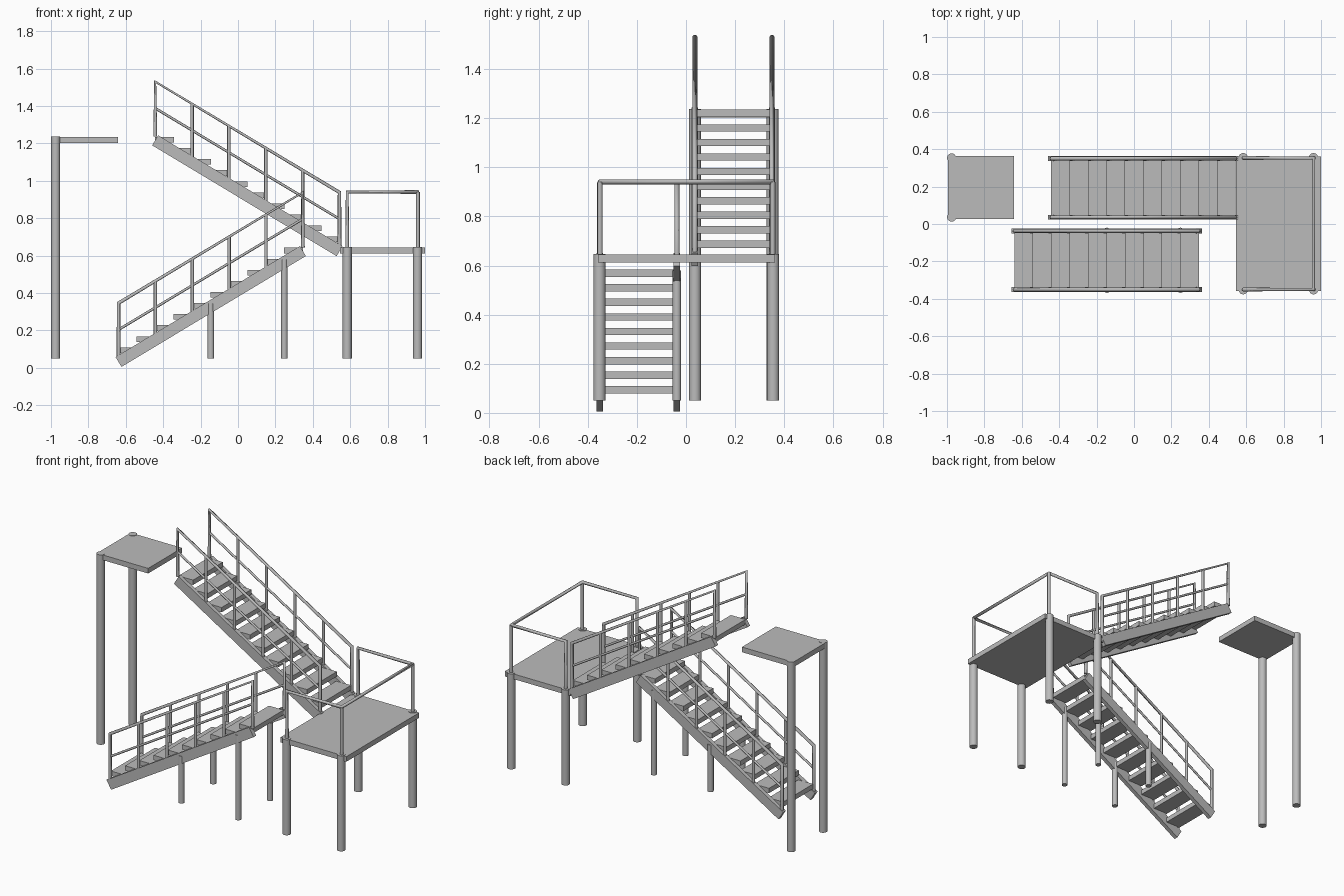
import bpy, math
from mathutils import Vector

if "Cube" in bpy.data.objects:
    bpy.data.objects.remove(bpy.data.objects["Cube"])

metal = bpy.data.materials.new("grey_metal")
metal.diffuse_color = (0.5, 0.5, 0.5, 1)
metal.use_nodes = True
metal.node_tree.nodes["Principled BSDF"].inputs["Base Color"].default_value = metal.diffuse_color


def box(name, centre, size, tilt=0.0):
    bpy.ops.mesh.primitive_cube_add(size=1, location=centre, rotation=(0, tilt, 0))
    ob = bpy.context.object
    ob.name = name
    ob.scale = size
    ob.data.materials.append(metal)


def column(name, x, y, z0, z1, r):
    bpy.ops.mesh.primitive_cylinder_add(vertices=16, radius=r, depth=z1 - z0,
                                        location=(x, y, (z0 + z1) / 2))
    ob = bpy.context.object
    ob.name = name
    ob.data.materials.append(metal)
    bpy.ops.object.shade_smooth_by_angle()


def tube(name, points, r):
    cu = bpy.data.curves.new(name, 'CURVE')
    cu.dimensions = '3D'
    cu.bevel_depth = r
    cu.bevel_resolution = 2
    cu.use_fill_caps = True
    sp = cu.splines.new('POLY')
    sp.points.add(len(points) - 1)
    for p, co in zip(sp.points, points):
        p.co = (*co, 1)
    cu.materials.append(metal)
    bpy.context.collection.objects.link(bpy.data.objects.new(name, cu))


SLOPE = 0.601
ANGLE = math.atan(SLOPE)
HALF = 0.4925          # half the horizontal run
TREADS = 10
STEP = 2 * HALF / TREADS


def stair(name, cx, cy, cz, d):
    """One flight; d = +1 climbs towards +x, -1 towards -x."""
    def at(u, v, dz):
        return Vector((cx + d * u, cy + v, cz + SLOPE * u + dz))

    for v in (-0.157, 0.157):
        # Sloping side beam
        box(name + "_stringer", at(0, v, 0), (1.15, 0.026, 0.062), -d * ANGLE)
        # Handrail with end posts, middle rail and inner posts
        a, b = -HALF, HALF
        tube(name + "_handrail", [at(a, v, 0.03), at(a, v, 0.314),
                                  at(b, v, 0.314), at(b, v, 0.02)], 0.0105)
        tube(name + "_middle_rail", [at(a, v, 0.172), at(b, v, 0.172)], 0.007)
        for i in range(1, 5):
            u = a + i * 2 * HALF / 5
            tube(name + "_rail_post", [at(u, v, 0.0), at(u, v, 0.314)], 0.009)
    # Treads
    for i in range(TREADS):
        u = -HALF + (i + 0.5) * STEP
        top = cz - 0.2185 + i * STEP * SLOPE
        box(name + "_tread", (cx + d * u, cy, top - 0.015), (STEP + 0.003, 0.295, 0.03))


stair("lower_stair", -0.146, -0.194, 0.328, 1)
stair("upper_stair", 0.05, 0.193, 0.92, -1)

# Supports under the lower flight
for x, top in ((-0.145, 0.345), (0.248, 0.58)):
    for y in (-0.351, -0.037):
        column("stair_support", x, y, 0.05, top, 0.0175)

# Middle landing with legs and guard rail
box("landing", (0.7725, 0.002, 0.628), (0.455, 0.72, 0.032))
for x in (0.584, 0.96):
    for y in (-0.352, 0.355):
        column("landing_leg", x, y, 0.05, 0.647, 0.0245)
rx0, rx1, ry0, ry1, rz = 0.584, 0.962, -0.35, 0.353, 0.94
tube("landing_guard_rail", [(rx0, ry0, 0.63), (rx0, ry0, rz), (rx1, ry0, rz),
                            (rx1, ry1, rz), (rx0, ry1, rz), (rx0, ry1, 0.63)], 0.0105)
for y in (ry0, ry1):
    tube("landing_rail_post", [(rx1, y, 0.63), (rx1, y, rz)], 0.0105)

# Top platform with legs
box("top_platform", (-0.818, 0.195, 1.219), (0.355, 0.335, 0.032))
for y in (0.037, 0.353):
    column("top_platform_leg", -0.975, y, 0.05, 1.237, 0.0245)
